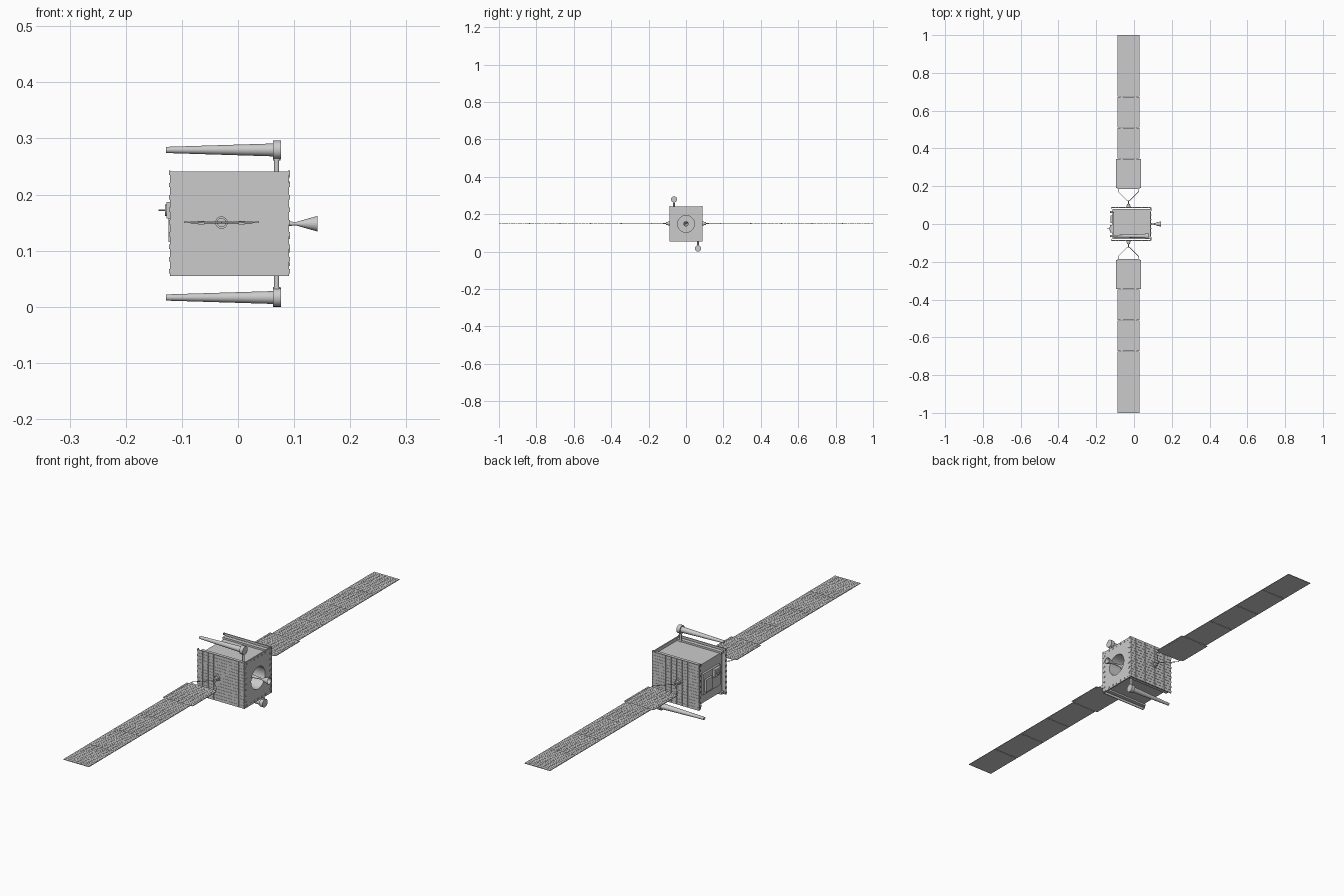
import bpy, bmesh, math
from mathutils import Vector, Matrix

if "Cube" in bpy.data.objects:
    bpy.data.objects.remove(bpy.data.objects["Cube"])

ZC = 0.148      # body centre height
WX = -0.0295    # wing centre line in x


def finish(name, bm, smooth=False):
    bmesh.ops.recalc_face_normals(bm, faces=bm.faces)
    me = bpy.data.meshes.new(name)
    bm.to_mesh(me)
    bm.free()
    ob = bpy.data.objects.new(name, me)
    bpy.context.collection.objects.link(ob)
    if smooth:
        bpy.ops.object.select_all(action='DESELECT')
        ob.select_set(True)
        bpy.context.view_layer.objects.active = ob
        bpy.ops.object.shade_smooth_by_angle(angle=math.radians(35))
    return ob


def add_box(bm, lo, hi):
    lo, hi = Vector(lo), Vector(hi)
    size = hi - lo
    size = Vector([abs(v) for v in size])
    bmesh.ops.create_cube(bm, size=1, matrix=Matrix.Translation((lo + Vector(hi)) / 2) @ Matrix.Diagonal((*size, 1)))


def boxes(name, pairs):
    bm = bmesh.new()
    for lo, hi in pairs:
        add_box(bm, lo, hi)
    return finish(name, bm)


def add_cone(bm, a, b, r1, r2, n=24, caps=True):
    a, b = Vector(a), Vector(b)
    rot = (b - a).to_track_quat('Z', 'Y').to_matrix().to_4x4()
    bmesh.ops.create_cone(bm, cap_ends=caps, segments=n, radius1=r1, radius2=r2,
                          depth=(b - a).length, matrix=Matrix.Translation((a + b) / 2) @ rot)


def rods(name, items, n=24):
    bm = bmesh.new()
    for a, b, r1, r2 in items:
        add_cone(bm, a, b, r1, r2, n)
    return finish(name, bm, True)


def lathe_x(name, profile, n=32):
    # revolve (x, radius) points around the body's long axis
    bm = bmesh.new()
    vs = [bm.verts.new((x, 0, ZC + r)) for x, r in profile]
    es = [bm.edges.new(p) for p in zip(vs, vs[1:])]
    bmesh.ops.spin(bm, geom=vs + es, cent=(0, 0, ZC), axis=(1, 0, 0), angle=math.tau, steps=n)
    bmesh.ops.remove_doubles(bm, verts=bm.verts, dist=1e-6)
    return finish(name, bm, True)


def cut(ob, cutter):
    m = ob.modifiers.new("hole", 'BOOLEAN')
    m.operation, m.solver, m.object = 'DIFFERENCE', 'EXACT', cutter


# Body core with a round bay for the engine
core = boxes("body_core", [((-0.108, -0.078, 0.068), (0.086, 0.078, 0.228))])
end_plate = boxes("engine_end_plate", [((0.086, -0.085, ZC - 0.093), (0.091, 0.085, ZC + 0.093))])
cutter = rods("bay_cutter", [((0.03, 0, ZC), (0.12, 0, ZC), 0.045, 0.045)], 40)
cutter.hide_render = True
cutter.hide_viewport = True
cut(core, cutter)
cut(end_plate, cutter)

# Corner rails and bolts
boxes("corner_rails", [((-0.115, sy * 0.064, ZC + sz * 0.078), (0.086, sy * 0.080, ZC + sz * 0.087))
                       for sy in (-1, 1) for sz in (-1, 1)])
bolts = []
for k in range(7):
    t = -0.072 + k * 0.024
    for s in (-1, 1):
        bolts.append(((0.090, t - 0.003, ZC + s * 0.082), (0.0925, t + 0.003, ZC + s * 0.088)))
        bolts.append(((0.090, s * 0.074, ZC + t - 0.003), (0.0925, s * 0.080, ZC + t + 0.003)))
boxes("plate_bolts", bolts)

# Engine nozzle and its mount
lathe_x("engine_nozzle", [(0.03, 0.012), (0.06, 0.012), (0.068, 0.006), (0.092, 0.004), (0.103, 0.003),
                          (0.142, 0.014), (0.141, 0.0125), (0.106, 0.001)])

# Side panels covered with solar cells
for s, side in ((-1, "front"), (1, "back")):
    z0, x0, nx, nz = ZC - 0.093, -0.121, 17, 15
    boxes(side + "_side_panel", [((x0, s * 0.085, z0), (0.091, s * 0.0885, ZC + 0.093))])
    dx, dz, g = 0.212 / nx, 0.186 / nz, 0.0006
    boxes(side + "_side_cells",
          [((x0 + i * dx + g, s * 0.088, z0 + j * dz + g),
            (x0 + (i + 1) * dx - g, s * 0.0895, z0 + (j + 1) * dz - g))
           for i in range(nx) for j in range(nz)])
    # small clips along the panel's end edges
    boxes(side + "_panel_clips",
          [((x, s * 0.079, z0 + 0.004 + k * 0.022), (x + 0.003, s * 0.087, z0 + 0.012 + k * 0.022))
           for x in (-0.123, 0.0895) for k in range(9)])

# Instruments on the rear end
boxes("rear_instruments", [((-0.127, -0.045, 0.157), (-0.107, -0.005, 0.187)),
                           ((-0.124, 0.005, 0.115), (-0.107, 0.045, 0.165)),
                           ((-0.116, -0.055, 0.105), (-0.107, 0.055, 0.190))])
rods("rear_sensors", [((-0.124, 0.025, 0.140), (-0.107, 0.025, 0.140), 0.016, 0.016),
                      ((-0.130, -0.025, 0.172), (-0.124, -0.025, 0.172), 0.010, 0.010),
                      ((-0.142, -0.025, 0.172), (-0.128, -0.025, 0.172), 0.0012, 0.0012)])

# Tapered boom antennas above and below
for s, side in ((1, "upper"), (-1, "lower")):
    y, z = -s * 0.064, ZC + s * 0.1315
    rods(side + "_antenna_boom", [((-0.128, y, z), (0.064, y, z), 0.0055, 0.0115)])
    rods(side + "_antenna_cap", [((0.062, y, z), (0.077, y, z), 0.0165, 0.0165)])
    rods(side + "_antenna_post", [((0.069, y, ZC + s * 0.076), (0.069, y, z), 0.0045, 0.0045),
                                  ((0.069, y, z - s * 0.019), (0.069, y, z - s * 0.013), 0.0065, 0.0065)])

# Wings: drive, yoke, five hinged panels, cells and edge flaps
WZ, HW, Y0, STEP = 0.150, 0.0575, 0.183, 0.1634
for s, side in ((-1, "front"), (1, "back")):
    rods(side + "_wing_drive", [((WX, s * 0.085, WZ), (WX, s * 0.097, WZ), 0.011, 0.011),
                                ((WX, s * 0.097, WZ), (WX, s * 0.107, WZ), 0.008, 0.008),
                                ((WX, s * 0.107, WZ), (WX, s * 0.123, WZ), 0.002, 0.002)])
    wires = [((WX - 0.006, s * 0.123, WZ), (WX + 0.006, s * 0.123, WZ), 0.0013, 0.0013)]
    for e in (-1, 1):
        wires.append(((WX + e * 0.006, s * 0.123, WZ), (WX + e * 0.055, s * 0.172, WZ), 0.0013, 0.0013))
        wires.append(((WX + e * 0.055, s * 0.172, WZ), (WX + e * 0.055, s * 0.186, WZ), 0.0013, 0.0013))
    rods(side + "_wing_yoke", wires, 8)

    panels, cells, hinges = [], [], []
    nx, ny, g = 6, 13, 0.0006
    for p in range(5):
        ya, yb = Y0 + p * STEP + 0.001, Y0 + (p + 1) * STEP - 0.001
        if p == 4:
            yb = 1.0
        panels.append(((WX - HW, s * ya, WZ - 0.001), (WX + HW, s * yb, WZ + 0.001)))
        dx, dy = 2 * HW / nx, (yb - ya) / ny
        for i in range(nx):
            for j in range(ny):
                cells.append(((WX - HW + i * dx + g, s * (ya + j * dy + g), WZ + 0.0008),
                              (WX - HW + (i + 1) * dx - g, s * (ya + (j + 1) * dy - g), WZ + 0.0016)))
        if p:
            for e in (-1, 1):
                hinges.append(((WX + e * 0.036 - 0.006, s * (ya - 0.004), WZ - 0.003),
                               (WX + e * 0.036 + 0.006, s * (ya + 0.002), WZ + 0.0025)))
    boxes(side + "_wing_panels", panels)
    boxes(side + "_wing_cells", cells)
    boxes(side + "_wing_hinges", hinges)

    # narrow flaps on both long edges of the inner panel
    flaps = []
    for e in (-1, 1):
        flaps.append(((WX + e * HW, s * 0.190, WZ - 0.0008), (WX + e * 0.067, s * 0.345, WZ + 0.0008)))
        for k in range(12):
            y = 0.192 + k * 0.0127
            flaps.append(((WX + e * 0.0585, s * y, WZ), (WX + e * 0.0665, s * (y + 0.0115), WZ + 0.0018)))
    boxes(side + "_wing_flaps", flaps)
